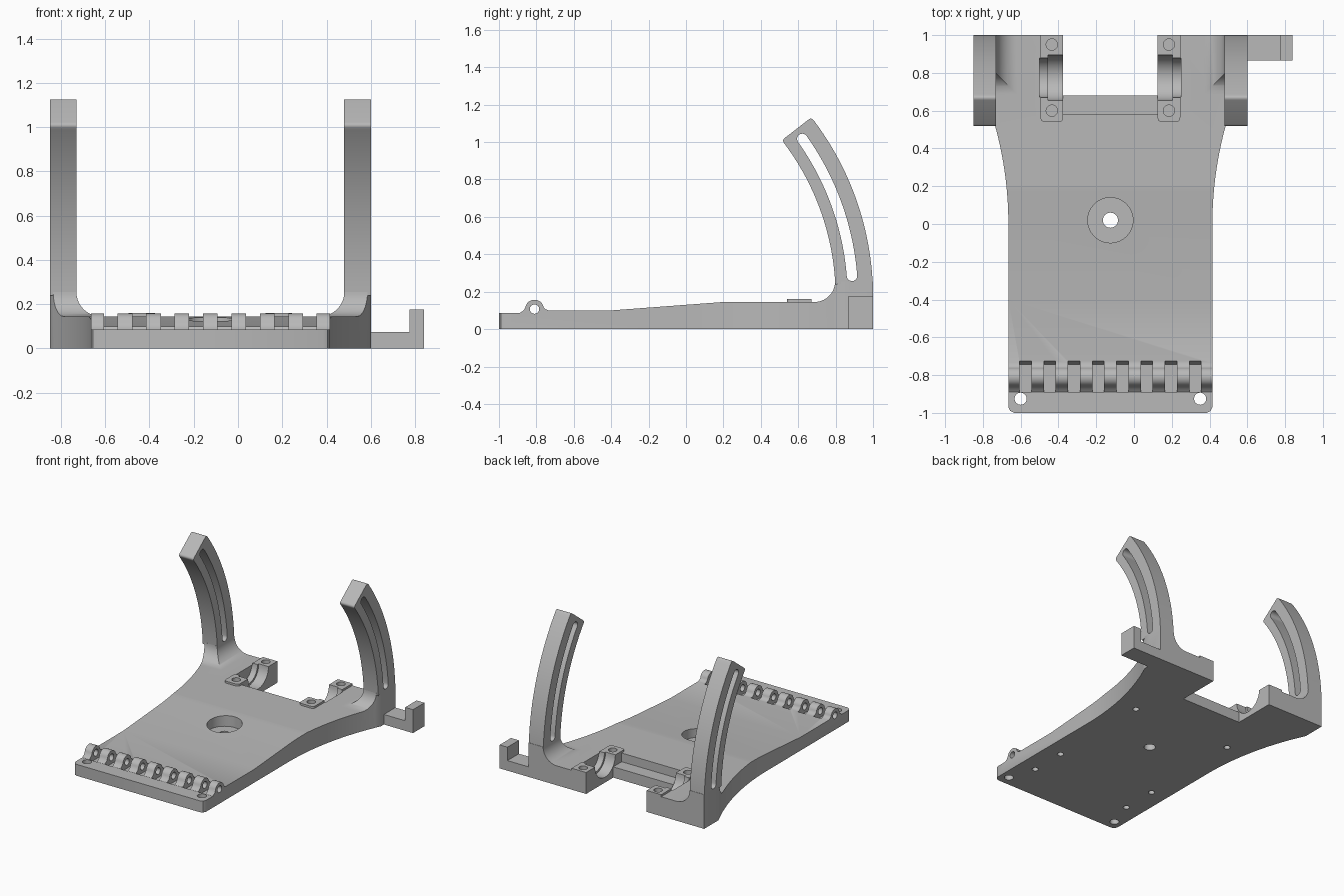
import bpy, bmesh
from math import sin, cos, pi, radians, sqrt
from mathutils import Vector

if "Cube" in bpy.data.objects:
    bpy.data.objects.remove(bpy.data.objects["Cube"])

CENTRE_X = -0.125  # mirror line of the body; parts are built around x = 0, then shifted

grey = bpy.data.materials.new("light_grey")
grey.use_nodes = True
colour = (0.48, 0.48, 0.48, 1)
grey.diffuse_color = colour
grey.node_tree.nodes["Principled BSDF"].inputs["Base Color"].default_value = colour


def arc(cu, cv, r, start, end, n=16):
    """Points along an arc, angles in degrees."""
    steps = [radians(start + (end - start) * i / n) for i in range(n + 1)]
    return [(cu + r * cos(t), cv + r * sin(t)) for t in steps]


def rounded(corners, r, n=6):
    """Polygon with every corner softened by a short curve."""
    pts = []
    for i, c in enumerate(corners):
        c = Vector(c)
        a = c + (Vector(corners[i - 1]) - c).normalized() * r
        b = c + (Vector(corners[(i + 1) % len(corners)]) - c).normalized() * r
        for k in range(n + 1):
            t = k / n
            pts.append(tuple(a * (1 - t) ** 2 + c * 2 * t * (1 - t) + b * t * t))
    return pts


def prism(name, pts, axis, lo, hi):
    """Extrude a 2D outline along an axis from lo to hi."""
    place = {"x": lambda u, v, w: (w, u, v),
             "y": lambda u, v, w: (u, w, v),
             "z": lambda u, v, w: (u, v, w)}[axis]
    lo, hi = min(lo, hi), max(lo, hi)
    bm = bmesh.new()
    rings = [[bm.verts.new(place(u, v, w)) for u, v in pts] for w in (lo, hi)]
    for ring in rings:
        bm.faces.new(ring)
    n = len(pts)
    for i in range(n):
        j = (i + 1) % n
        bm.faces.new((rings[0][i], rings[0][j], rings[1][j], rings[1][i]))
    bmesh.ops.recalc_face_normals(bm, faces=bm.faces)
    mesh = bpy.data.meshes.new(name)
    bm.to_mesh(mesh)
    bm.free()
    mesh.materials.append(grey)
    obj = bpy.data.objects.new(name, mesh)
    bpy.context.collection.objects.link(obj)
    return obj


def box(name, x0, x1, y0, y1, z0, z1):
    return prism(name, [(x0, y0), (x1, y0), (x1, y1), (x0, y1)], "z", z0, z1)


def rod(axis, u, v, r, lo, hi):
    return prism("cutter", arc(u, v, r, 0, 360, 32)[:-1], axis, lo, hi)


def combine(obj, other, operation):
    """Apply a boolean and discard the second object."""
    mod = obj.modifiers.new("boolean", "BOOLEAN")
    mod.operation, mod.solver, mod.object = operation, "EXACT", other
    bpy.ops.object.select_all(action="DESELECT")
    bpy.context.view_layer.objects.active = obj
    obj.select_set(True)
    bpy.ops.object.modifier_apply(modifier=mod.name)
    bpy.data.objects.remove(other)


def cut(obj, cutter):
    combine(obj, cutter, "DIFFERENCE")


# Base plate: side profile with the hinge ridge and the rising deck
HINGE_Y, HINGE_Z = -0.81, 0.107
side = [(-1.1, 0), (1.1, 0), (1.1, 0.145), (0.2, 0.145), (-0.4, 0.1), (-0.735, 0.1), (-0.752, 0.107)]
side += arc(HINGE_Y, HINGE_Z, 0.05, 12, 168)
side += [(-0.868, 0.1), (-0.89, 0.085), (-1.1, 0.085)]
base = prism("base_plate", side, "x", -0.8, 0.8)

# Arm feet: flared towards the front and the middle, mitred at the corner
ARM_IN, ARM_OUT, FOOT_TOP, FLARE = 0.605, 0.725, 0.255, 0.11
for s in (-1, 1):
    front = [(1.1, 0.05), (1.1, FOOT_TOP)]
    front += arc(0.797 - FLARE, FOOT_TOP, FLARE, 0, -90) + [(0.797 - FLARE, 0.05)]
    foot = prism("foot", front, "x", s * 0.3, s * 0.9)
    inner = [(0.9, 0.05), (0.9, FOOT_TOP)]
    inner += arc(ARM_IN - FLARE, FOOT_TOP, FLARE, 0, -90) + [(ARM_IN - FLARE, 0.05)]
    combine(foot, prism("flare", [(s * u, v) for u, v in inner], "y", 0.5, 1.2), "INTERSECT")
    combine(base, foot, "UNION")
    # Raised bearing pad
    pad = rounded([(s * 0.25, 0.54), (s * 0.37, 0.54), (s * 0.37, 1.2), (s * 0.25, 1.2)], 0.025)
    combine(base, prism("pad", pad, "z", 0.05, 0.16), "UNION")

# Trim to the plan outline, which sweeps outward towards the rear
SWEEP = 1.954
half = [(0.51, -1), (0.53, -0.99), (0.54, -0.97)]
for i in range(21):
    y = 0.83 * i / 20
    half.append((0.54 + SWEEP - sqrt(SWEEP ** 2 - y * y), y))
half.append((ARM_OUT, 1))
plan = half + [(-x, y) for x, y in reversed(half)]
combine(base, prism("outline", plan, "z", -0.5, 0.5), "INTERSECT")

# Rear notch with its stepped ledge
cut(base, box("cutter", -0.25, 0.25, 0.68, 1.2, -0.2, 0.5))
cut(base, box("cutter", -0.25, 0.25, 0.58, 0.75, 0.08, 0.5))

# Bearing cradles, pad screw holes, front holes and underside holes
for s in (-1, 1):
    cut(base, rod("x", 0.775, 0.16, 0.12, s * 0.2, s * 0.33))
    cut(base, rod("x", 0.775, 0.16, 0.105, s * 0.3, s * 0.375))
    for y in (0.6, 0.95):
        cut(base, rod("z", s * 0.31, y, 0.03, 0.08, 0.3))
    cut(base, rod("z", s * 0.475, -0.925, 0.032, -0.1, 0.3))
    for y in (-0.72, -0.45, 0.36):
        cut(base, rod("z", s * 0.41, y, 0.022, -0.1, 0.04))

# Central counterbored hole
cut(base, rod("z", 0, 0.02, 0.12, 0.06, 0.3))
cut(base, rod("z", 0, 0.02, 0.04, -0.1, 0.3))

# Gaps between hinge knuckles, then the pin hole
gap = [(-0.89, 0.3), (-0.89, 0.06), (-0.745, 0.06), (-0.72, 0.11), (-0.72, 0.3)]
for i in range(8):
    x = (i - 3.5) * 0.1285
    cut(base, prism("cutter", gap, "x", x - 0.031, x + 0.031))
cut(base, rod("x", HINGE_Y, HINGE_Z, 0.025, -0.7, 0.7))

# Curved slotted arms
PIVOT_Y, PIVOT_Z, TIP = -0.57, 0.17, 37.8
parts = [base]
for name, s in (("left_arm", 1), ("right_arm", -1)):
    tip = [arc(PIVOT_Y, PIVOT_Z, r, a, a, 1)[0]
           for r, a in ((1.57, TIP - 1.2), (1.545, TIP), (1.395, TIP), (1.37, TIP - 1.2))]
    soft = rounded([tip[0], arc(PIVOT_Y, PIVOT_Z, 1.57, TIP, TIP, 1)[0], tip[1]], 0.02)[7:14]
    soft += rounded([tip[2], arc(PIVOT_Y, PIVOT_Z, 1.37, TIP, TIP, 1)[0], tip[3]], 0.02)[7:14]
    shape = arc(PIVOT_Y, PIVOT_Z, 1.57, 2.9, TIP - 1.3, 28) + soft
    shape += arc(PIVOT_Y, PIVOT_Z, 1.37, TIP - 1.3, 2.9, 28)
    arm = prism(name, shape, "x", s * ARM_IN, s * ARM_OUT)
    # Slot with round ends
    low, high, mid, r = 4.5, 35.4, 1.462, 0.028
    bottom = arc(PIVOT_Y, PIVOT_Z, mid, low, low, 1)[0]
    top = arc(PIVOT_Y, PIVOT_Z, mid, high, high, 1)[0]
    slot = arc(PIVOT_Y, PIVOT_Z, mid + r, low, high, 24)
    slot += arc(*top, r, high, high + 180, 10)[1:-1]
    slot += arc(PIVOT_Y, PIVOT_Z, mid - r, high, low, 24)
    slot += arc(*bottom, r, low + 180, low + 360, 10)[1:-1]
    cut(arm, prism("cutter", slot, "x", s * 0.5, s * 0.8))
    parts.append(arm)

# L-shaped side tab on the left
hook = [(0.72, 0), (0.965, 0), (0.965, 0.175), (0.9, 0.175), (0.9, 0.075), (0.72, 0.075)]
parts.append(prism("side_tab", hook, "y", 0.865, 1.0))

# Shift into place and shade
bpy.ops.object.select_all(action="DESELECT")
for obj in parts:
    obj.location.x = CENTRE_X
    obj.select_set(True)
bpy.context.view_layer.objects.active = base
bpy.ops.object.shade_smooth_by_angle(angle=radians(30))
